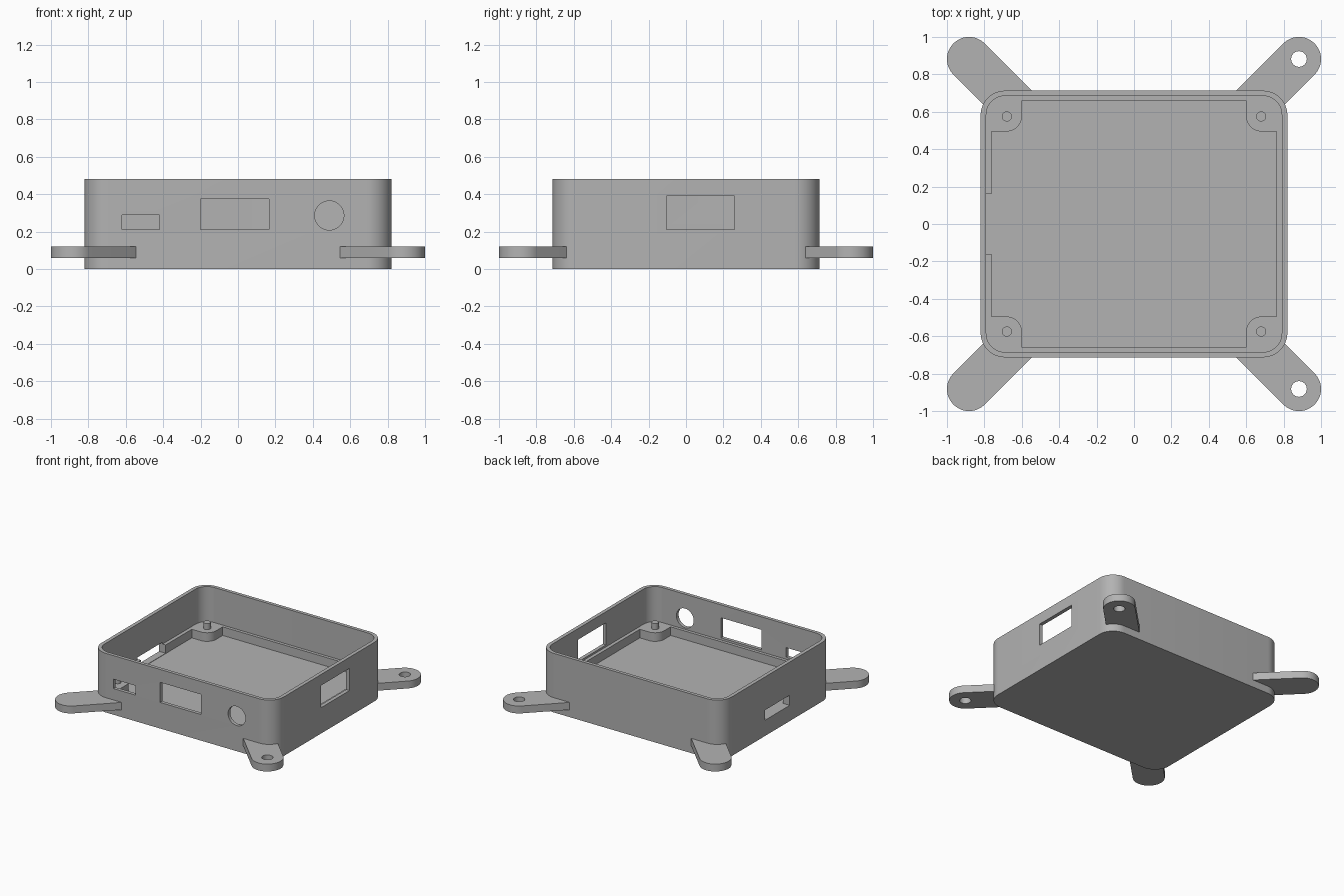
import bpy, bmesh
from math import pi, sin, cos, radians
from mathutils import Matrix, Vector

cube = bpy.data.objects.get("Cube")
if cube:
    bpy.data.objects.remove(cube, do_unlink=True)

grey = bpy.data.materials.new("plain grey")
grey.use_nodes = True
colour = (0.45, 0.45, 0.45, 1)
grey.diffuse_color = colour
grey.node_tree.nodes["Principled BSDF"].inputs["Base Color"].default_value = colour

QUADRANTS = [(1, 1), (-1, 1), (-1, -1), (1, -1)]


def arc(cx, cy, r, start, end, steps=12):
    angles = [radians(start + (end - start) * i / steps) for i in range(steps + 1)]
    return [(cx + r * cos(a), cy + r * sin(a)) for a in angles]


def mirrored(quarter):
    """Closed outline from its +x +y quarter, listed counter-clockwise."""
    outline = []
    for sx, sy in QUADRANTS:
        pts = [(x * sx, y * sy) for x, y in quarter]
        outline += pts if sx * sy > 0 else pts[::-1]
    return outline


def rounded_rect(hx, hy, r):
    return mirrored(arc(hx - r, hy - r, r, 0, 90))


def prism(name, outline, low, high, matrix=Matrix()):
    bm = bmesh.new()
    base = bm.faces.new([bm.verts.new((x, y, low)) for x, y in outline])
    top = bmesh.ops.extrude_face_region(bm, geom=[base])["geom"]
    moved = [v for v in top if isinstance(v, bmesh.types.BMVert)]
    bmesh.ops.translate(bm, vec=(0, 0, high - low), verts=moved)
    bm.transform(matrix)
    bmesh.ops.recalc_face_normals(bm, faces=bm.faces)
    mesh = bpy.data.meshes.new(name)
    bm.to_mesh(mesh)
    bm.free()
    mesh.materials.append(grey)
    obj = bpy.data.objects.new(name, mesh)
    bpy.context.collection.objects.link(obj)
    return obj


def box(name, x, y, z):
    return prism(name, [(x[0], y[0]), (x[1], y[0]), (x[1], y[1]), (x[0], y[1])], *z)


def cut(obj, cutters):
    """Subtract the cutters, then remove them."""
    for cutter in cutters:
        mod = obj.modifiers.new("cut", 'BOOLEAN')
        mod.operation, mod.solver, mod.object = 'DIFFERENCE', 'EXACT', cutter
    bpy.context.view_layer.update()
    graph = bpy.context.evaluated_depsgraph_get()
    mesh = bpy.data.meshes.new_from_object(obj.evaluated_get(graph))
    obj.modifiers.clear()
    obj.data = mesh
    for cutter in cutters:
        bpy.data.objects.remove(cutter, do_unlink=True)


def smooth(obj):
    bpy.ops.object.select_all(action='DESELECT')
    obj.select_set(True)
    bpy.context.view_layer.objects.active = obj
    bpy.ops.object.shade_smooth_by_angle(angle=radians(30))


# Tray: rounded box, with an upper cavity, and a lower pocket that leaves a
# ledge around the walls and a rounded block in each corner
floor, ledge, rim = 0.125, 0.195, 0.48
peg_x, peg_y = 0.68, 0.575
tray = prism("tray", rounded_rect(0.82, 0.713, 0.13), 0, rim)
cavity = prism("cavity_cutter", rounded_rect(0.79, 0.685, 0.1), ledge, 0.6)
block = arc(peg_x, peg_y, 0.08, 270, 180)
pocket = prism("pocket_cutter", mirrored([(0.762, peg_y - 0.08)] + block + [(0.6, 0.66)]),
               floor, 0.3)

# Ports through the walls
front = (-0.8, -0.67)
round_port = prism("round_port_cutter", arc(0, 0, 0.078, 0, 350, 35), -0.065, 0.065,
                   Matrix.Translation((0.488, -0.735, 0.286)) @ Matrix.Rotation(pi / 2, 4, 'X'))
cut(tray, [
    cavity, pocket, round_port,
    box("small_port_cutter", (-0.62, -0.42), front, (0.212, 0.289)),
    box("wide_port_cutter", (-0.2, 0.165), front, (0.212, 0.375)),
    box("side_port_cutter", (0.77, 0.9), (-0.104, 0.26), (0.21, 0.39)),
    box("card_slot_cutter", (-0.9, -0.75), (-0.16, 0.16), (floor + 0.003, 0.21)),
])
smooth(tray)

# Corner pegs and diagonal mounting arms
arm_outline = arc(0, 0, 0.118, -90, 90, 24) + [(-0.42, 0.118), (-0.42, -0.118)]
for sx, sy in QUADRANTS:
    side = ("back" if sy > 0 else "front") + ("_left" if sx > 0 else "_right")
    peg = prism(side + "_peg", arc(sx * peg_x, sy * peg_y, 0.027, 0, 345, 23), ledge - 0.01, 0.245)
    smooth(peg)
    turn = Vector((1, 0)).angle_signed(Vector((sx, sy)))
    place = Matrix.Translation((sx * 0.882, sy * 0.882, 0)) @ Matrix.Rotation(-turn, 4, 'Z')
    arm = prism(side + "_mounting_arm", arm_outline, 0.06, 0.12, place)
    hole = prism("hole_cutter", arc(0, 0, 0.042, 0, 345, 23), 0, 0.2, place)
    cut(arm, [hole])
    smooth(arm)
